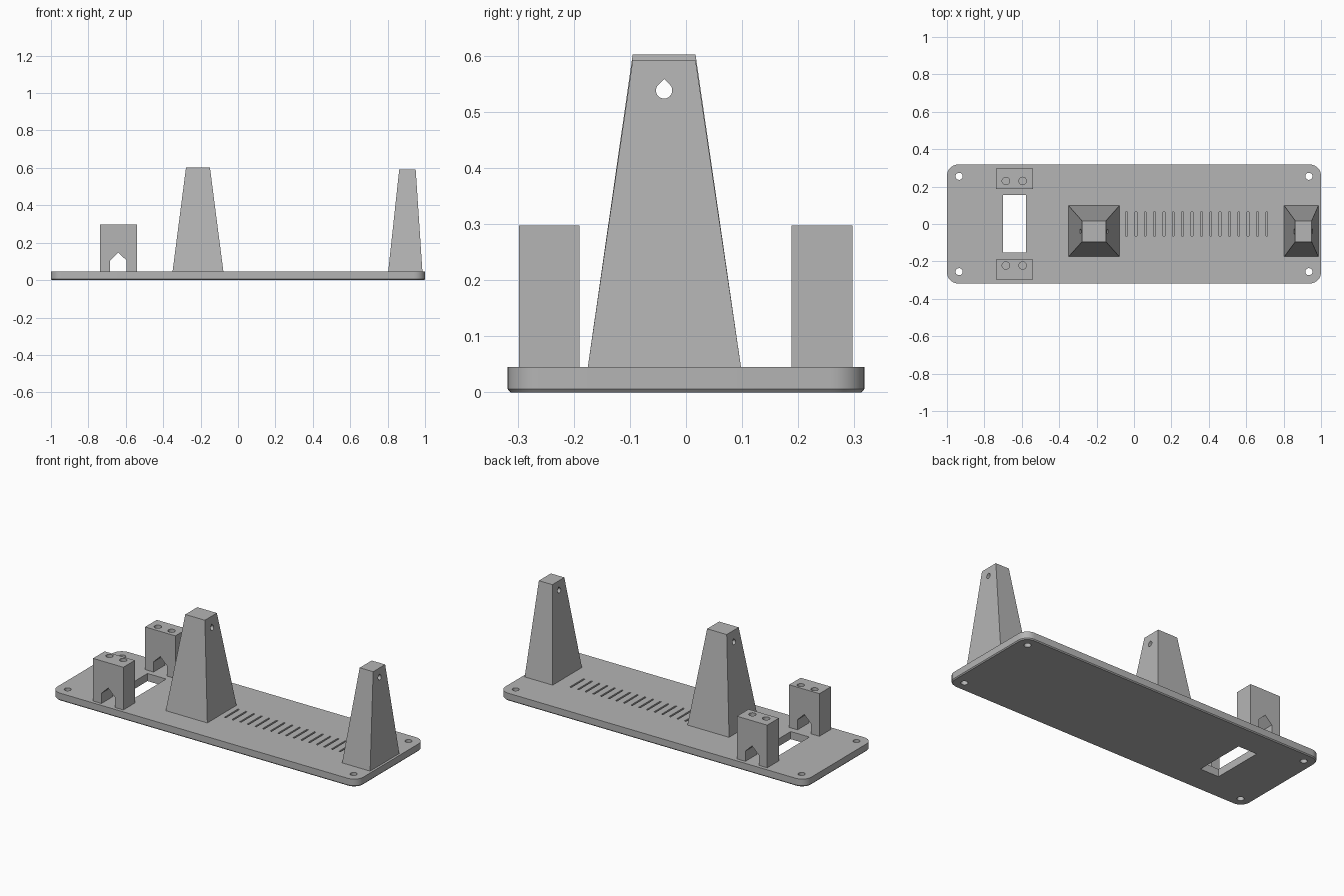
import bpy
import bmesh
from math import cos, sin, pi, radians

cube = bpy.data.objects.get("Cube")
if cube:
    bpy.data.objects.remove(cube, do_unlink=True)

grey = bpy.data.materials.new("plain grey")
grey.use_nodes = True
COLOUR = (0.46, 0.46, 0.46, 1)
grey.diffuse_color = COLOUR
grey.node_tree.nodes["Principled BSDF"].inputs["Base Color"].default_value = COLOUR

TOP = 0.045  # upper face of the base plate


def rect(x0, x1, y0, y1):
    return [(x0, y0), (x1, y0), (x1, y1), (x0, y1)]


def circle(x, y, r, n=32):
    return [(x + r * cos(2 * pi * i / n), y + r * sin(2 * pi * i / n)) for i in range(n)]


def rounded_rect(hx, hy, r, n=8):
    pts = []
    for k, (sx, sy) in enumerate([(1, 1), (-1, 1), (-1, -1), (1, -1)]):
        for i in range(n + 1):
            a = (k + i / n) * pi / 2
            pts.append((sx * (hx - r) + r * cos(a), sy * (hy - r) + r * sin(a)))
    return pts


def teardrop(y, z, r, n=24):
    arc = [pi * 3 / 4 + pi * 1.5 * i / n for i in range(n + 1)]
    return [(y + r * cos(a), z + r * sin(a)) for a in arc] + [(y, z + r * 2 ** 0.5)]


def place(p, w, axis):
    return {"x": (w, p[0], p[1]), "y": (p[0], w, p[1]), "z": (p[0], p[1], w)}[axis]


def loft(name, solids, axis="z"):
    """Each solid is a list of (outline, position along the axis) sections."""
    bm = bmesh.new()
    for sections in solids:
        rings = [[bm.verts.new(place(p, w, axis)) for p in pts] for pts, w in sections]
        bm.faces.new(rings[0][::-1])
        bm.faces.new(rings[-1])
        n = len(rings[0])
        for a, b in zip(rings, rings[1:]):
            for i in range(n):
                j = (i + 1) % n
                bm.faces.new((a[i], a[j], b[j], b[i]))
    bmesh.ops.recalc_face_normals(bm, faces=bm.faces[:])
    mesh = bpy.data.meshes.new(name)
    bm.to_mesh(mesh)
    bm.free()
    mesh.materials.append(grey)
    obj = bpy.data.objects.new(name, mesh)
    bpy.context.collection.objects.link(obj)
    return obj


def prism(pts, lo, hi):
    return [(pts, lo), (pts, hi)]


def cut(obj, solids, axis="z"):
    cutter = loft("cutter", solids, axis)
    cutter.hide_render = True
    mod = obj.modifiers.new("cut", "BOOLEAN")
    mod.operation = "DIFFERENCE"
    mod.solver = "EXACT"
    mod.object = cutter
    graph = bpy.context.evaluated_depsgraph_get()
    mesh = bpy.data.meshes.new_from_object(obj.evaluated_get(graph))
    obj.modifiers.clear()
    obj.data = mesh
    bpy.data.objects.remove(cutter, do_unlink=True)


def smooth(obj):
    bpy.ops.object.select_all(action="DESELECT")
    obj.select_set(True)
    bpy.context.view_layer.objects.active = obj
    bpy.ops.object.shade_smooth_by_angle(angle=radians(30))


# Base plate with rounded corners and a chamfered lower edge
plate = loft("base_plate", [[
    (rounded_rect(0.995, 0.313, 0.055), 0),
    (rounded_rect(1, 0.318, 0.06), 0.006),
    (rounded_rect(1, 0.318, 0.06), TOP)]])

# Screw holes and the rectangular window
openings = [prism(circle(sx * 0.935, sy * 0.255, 0.019), -0.1, 0.1)
            for sx in (-1, 1) for sy in (-1, 1)]
openings.append(prism(rect(-0.7, -0.578, -0.152, 0.155), -0.1, 0.1))
cut(plate, openings)

# Row of scale grooves between the towers
grooves = []
for i in range(16):
    x = -0.04 + i * 0.05
    grooves.append(prism(rect(x - 0.005, x + 0.005, -0.065, 0.065), TOP - 0.01, 0.1))
cut(plate, grooves)
smooth(plate)

# Tapered towers with a teardrop hole through the top
for name, bx0, bx1, tx0, tx1, height in [
        ("middle_tower", -0.35, -0.078, -0.278, -0.15, 0.602),
        ("end_tower", 0.803, 0.986, 0.862, 0.95, 0.592)]:
    tower = loft(name, [[(rect(bx0, bx1, -0.175, 0.098), TOP),
                         (rect(tx0, tx1, -0.095, 0.017), height)]])
    cut(tower, [prism(teardrop(-0.039, 0.538, 0.0145), -1.2, 1.2)], "x")
    smooth(tower)

# Mounting blocks with a pointed passage and two blind screw holes
ARCH = [(-0.684, 0), (-0.596, 0), (-0.596, 0.105), (-0.64, 0.148), (-0.684, 0.105)]
for name, y0, y1, hole_y in [("front_block", -0.298, -0.19, -0.222),
                             ("back_block", 0.188, 0.297, 0.23)]:
    block = loft(name, [prism(rect(-0.739, -0.541, y0, y1), TOP, 0.297)])
    cut(block, [prism(ARCH, -0.5, 0.5)], "y")
    cut(block, [prism(circle(x, hole_y, 0.02), 0.16, 0.4) for x in (-0.685, -0.595)])
    smooth(block)
